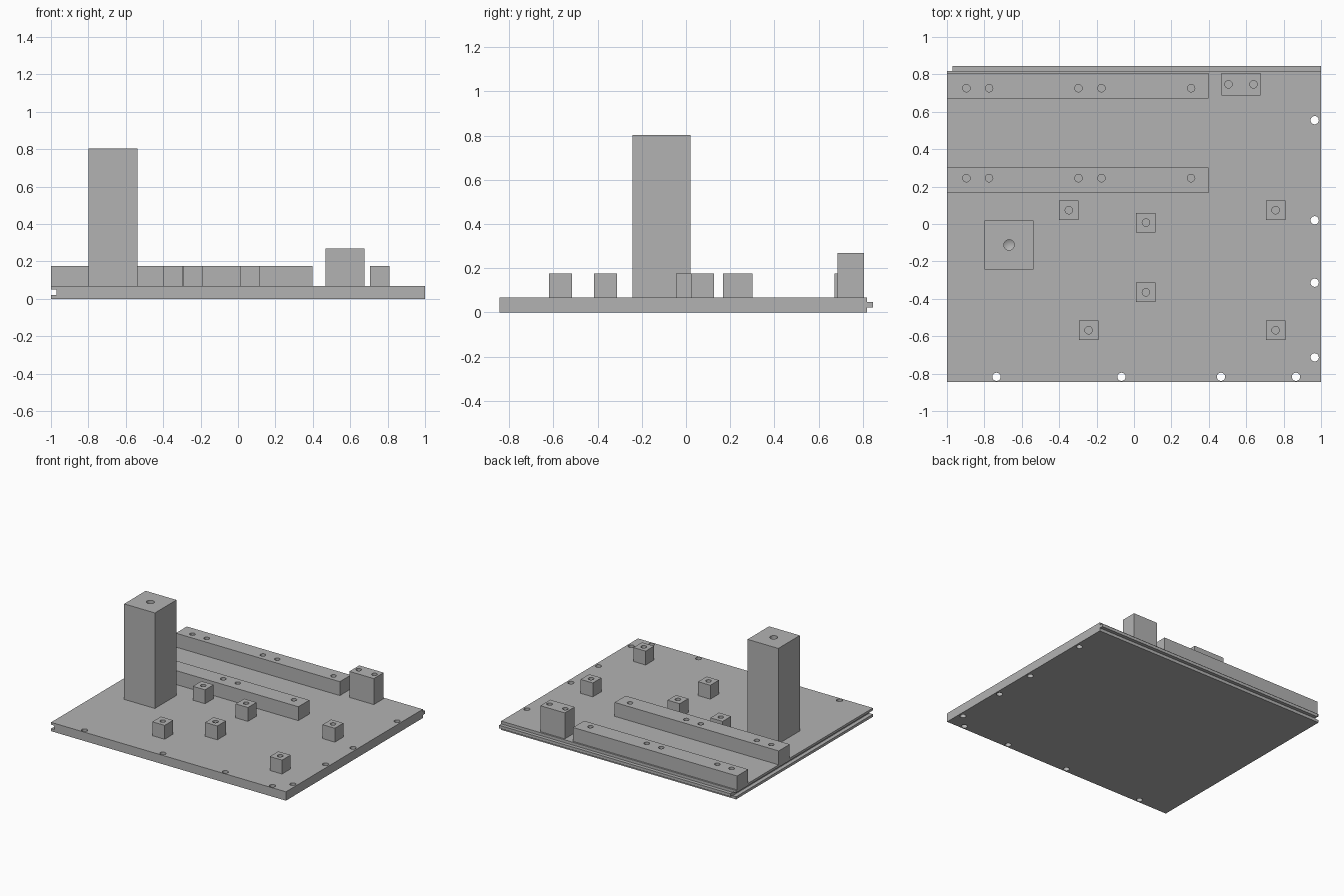
import bpy, bmesh
from mathutils import Matrix, Vector

cube = bpy.data.objects.get("Cube")
if cube:
    bpy.data.objects.remove(cube, do_unlink=True)

grey = bpy.data.materials.new("plain grey")
grey.use_nodes = True
grey.diffuse_color = (0.45, 0.45, 0.45, 1)
grey.node_tree.nodes["Principled BSDF"].inputs["Base Color"].default_value = (0.45, 0.45, 0.45, 1)

BACK, FRONT = 0.819, -0.845
TOP = 0.068
LOW = 0.175      # top of bars and small posts
HOLE = 0.02


def finish(bm, name):
    bmesh.ops.recalc_face_normals(bm, faces=bm.faces)
    mesh = bpy.data.meshes.new(name)
    bm.to_mesh(mesh)
    bm.free()
    obj = bpy.data.objects.new(name, mesh)
    bpy.context.collection.objects.link(obj)
    mesh.materials.append(grey)
    return obj


def box(name, x, y, z):
    bm = bmesh.new()
    bmesh.ops.create_cube(bm, size=1)
    for v in bm.verts:
        v.co = Vector([(r[0] + r[1]) / 2 + c * (r[1] - r[0]) for c, r in zip(v.co, (x, y, z))])
    return finish(bm, name)


def drill(obj, points, radius, bottom, top, tip=0):
    """Cut vertical round holes, with an optional pointed end."""
    bm = bmesh.new()
    for x, y in points:
        made = bmesh.ops.create_cone(
            bm, segments=32, cap_ends=True, radius1=radius, radius2=radius,
            depth=top - bottom, matrix=Matrix.Translation((x, y, (top + bottom) / 2)))
        if tip:
            low = [f for f in bm.faces if all(v.co.z < bottom + 0.001 for v in f.verts)]
            centre = bmesh.ops.poke(bm, faces=low)["verts"][0]
            centre.co.z -= tip
    cutter = finish(bm, "hole_cutter")
    cutter.hide_render = True
    mod = obj.modifiers.new("holes", "BOOLEAN")
    mod.operation, mod.solver, mod.object = "DIFFERENCE", "EXACT", cutter
    bpy.ops.object.select_all(action="DESELECT")
    bpy.context.view_layer.objects.active = obj
    obj.select_set(True)
    bpy.ops.object.modifier_apply(modifier=mod.name)
    bpy.data.objects.remove(cutter, do_unlink=True)
    bpy.ops.object.shade_smooth_by_angle()


# Base plate: grooved profile swept from front to back
profile = [(-1, 0), (1, 0), (1, TOP), (-1, TOP), (-1, 0.05), (-0.97, 0.05), (-0.97, 0.02), (-1, 0.02)]
bm = bmesh.new()
face = bm.faces.new([bm.verts.new((x, FRONT, z)) for x, z in profile])
swept = bmesh.ops.extrude_face_region(bm, geom=[face])["geom"]
bmesh.ops.translate(bm, vec=(0, BACK - FRONT, 0),
                    verts=[g for g in swept if isinstance(g, bmesh.types.BMVert)])
plate = finish(bm, "base_plate")
edge_holes = [(0.966, y) for y in (0.555, 0.02, -0.314, -0.713)]
edge_holes += [(x, -0.817) for x in (-0.735, -0.067, 0.465, 0.866)]
drill(plate, edge_holes, 0.022, -0.1, 0.2)

# Tongue along the back edge
box("back_tongue", (-0.97, 1), (BACK, 0.846), (0.023, 0.046))

# Long drilled bars
for name, y0, y1, hole_y in (("back_bar", 0.672, 0.806, 0.726), ("middle_bar", 0.167, 0.301, 0.245)):
    bar = box(name, (-1, 0.397), (y0, y1), (TOP, LOW))
    drill(bar, [(x, hole_y) for x in (-0.896, -0.775, -0.297, -0.174, 0.305)], HOLE, 0, 0.3)

# Two-hole block in the back corner
block = box("corner_block", (0.468, 0.676), (0.686, 0.806), (TOP, 0.268))
drill(block, [(0.505, 0.747), (0.639, 0.747)], HOLE, 0, 0.4)

# Small square posts
posts = [(-0.348, 0.074), (0.064, 0.007), (0.757, 0.074),
         (0.064, -0.365), (-0.243, -0.568), (0.757, -0.568)]
for i, (x, y) in enumerate(posts, 1):
    h = 0.052
    post = box(f"small_post_{i}", (x - h, x + h), (y - h, y + h), (TOP, LOW))
    drill(post, [(x, y)], HOLE, 0, 0.3)

# Tall tower with a pointed blind hole
tower = box("tall_tower", (-0.8, -0.538), (-0.242, 0.02), (TOP, 0.803))
drill(tower, [(-0.668, -0.112)], 0.028, 0.65, 0.9, tip=0.016)
